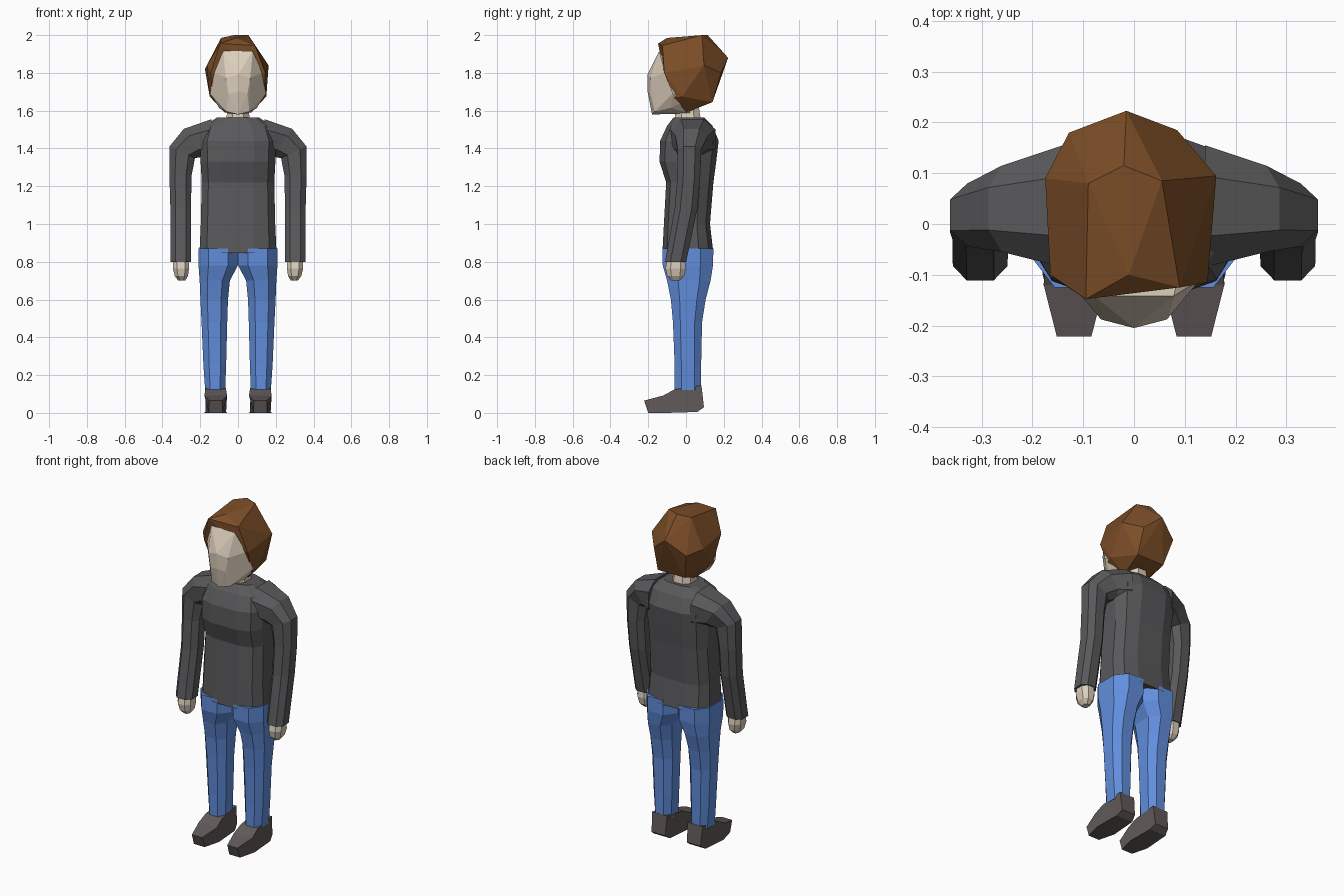
import bpy, bmesh
from math import sin, cos, pi, radians, copysign


def material(name, rgb):
    m = bpy.data.materials.new(name)
    m.diffuse_color = (*rgb, 1)
    return m


KNIT = material("dark_knit", (0.10, 0.10, 0.105))
DENIM = material("denim", (0.12, 0.27, 0.72))
SKIN = material("skin_tone", (0.72, 0.62, 0.50))
BROWN = material("brown_hair", (0.20, 0.075, 0.02))
LEATHER = material("leather", (0.12, 0.10, 0.10))


def finish(name, bm, mat, mirror=False):
    bmesh.ops.recalc_face_normals(bm, faces=bm.faces)
    me = bpy.data.meshes.new(name)
    bm.to_mesh(me)
    bm.free()
    me.materials.append(mat)
    ob = bpy.data.objects.new(name, me)
    bpy.context.collection.objects.link(ob)
    if mirror:
        ob.modifiers.new("mirror", "MIRROR").use_mirror_merge = False
    return ob


def loft(name, rings, sides, mat, mirror=False, power=0.8):
    """Skin rings of (x, y, z, x radius, y radius, tilt about y in degrees)."""
    bm = bmesh.new()
    loops = []
    for x, y, z, rx, ry, tilt in rings:
        loop, t = [], radians(tilt)
        for i in range(sides):
            a = 2 * pi * (i + 0.5) / sides
            u = copysign(abs(cos(a)) ** power, cos(a)) / cos(pi / sides) ** power
            v = copysign(abs(sin(a)) ** power, sin(a))
            if sides % 4 == 0:
                v /= cos(pi / sides) ** power
            loop.append(bm.verts.new((x + rx * u * cos(t), y + ry * v, z + rx * u * sin(t))))
        loops.append(loop)
    for a, b in zip(loops, loops[1:]):
        for i in range(sides):
            j = (i + 1) % sides
            bm.faces.new((a[i], a[j], b[j], b[i]))
    bm.faces.new(loops[0])
    bm.faces.new(loops[-1])
    return finish(name, bm, mat, mirror)


def hull(name, points, mat):
    bm = bmesh.new()
    for p in points:
        bm.verts.new(p)
    bmesh.ops.convex_hull(bm, input=bm.verts)
    return finish(name, bm, mat)


def both(points):
    return [(s * x, y, z) for x, y, z in points for s in (1, -1)]


# Sweater body, with a hem that dips in the middle
torso = loft("sweater_body", [
    (0, 0.01, 0.83, 0.203, 0.135, 0), (0, 0.005, 1.0, 0.197, 0.122, 0),
    (0, 0.02, 1.22, 0.192, 0.125, 0), (0, 0.01, 1.33, 0.198, 0.15, 0),
    (0, 0.018, 1.44, 0.20, 0.155, 0), (0, 0.02, 1.52, 0.175, 0.12, 0),
    (0, 0.015, 1.565, 0.11, 0.08, 0)], 12, KNIT, power=0.65)
for v in torso.data.vertices:
    if v.co.z < 0.9:
        v.co.z += 0.18 * abs(v.co.x)

# Sleeves sweep from the chest over the shoulder and down
loft("sleeve", [
    (0.14, 0.035, 1.45, 0.105, 0.12, 90), (0.235, 0.03, 1.43, 0.09, 0.085, 55),
    (0.295, 0.018, 1.38, 0.074, 0.062, 25), (0.305, 0.015, 1.25, 0.058, 0.06, 0),
    (0.303, 0.0, 1.08, 0.055, 0.06, 0), (0.303, -0.055, 0.80, 0.054, 0.056, 0)],
    8, KNIT, True)

# Hands
loft("hand", [
    (0.303, -0.053, 0.83, 0.04, 0.045, 0), (0.302, -0.055, 0.765, 0.043, 0.054, 0),
    (0.30, -0.055, 0.725, 0.035, 0.045, 0), (0.298, -0.055, 0.70, 0.018, 0.022, 0)],
    8, SKIN, True)

# Jeans: two legs meeting at the hips
loft("jeans_leg", [
    (0.105, 0.01, 0.87, 0.104, 0.135, 0), (0.105, 0.01, 0.78, 0.104, 0.133, 0),
    (0.123, 0.015, 0.70, 0.08, 0.115, 0), (0.126, 0.012, 0.60, 0.073, 0.092, 0),
    (0.125, 0.008, 0.48, 0.068, 0.077, 0), (0.123, 0.01, 0.25, 0.060, 0.07, 0),
    (0.121, 0.01, 0.12, 0.053, 0.07, 0)], 8, DENIM, True)

# Shoes: a side profile widened per point (y, z, half width)
bm = bmesh.new()
profile = [(-0.222, 0.065, 0.034), (-0.20, 0.0, 0.036), (-0.10, 0.0, 0.062),
           (0.06, 0.005, 0.055), (0.095, 0.03, 0.045), (0.082, 0.145, 0.05),
           (-0.06, 0.125, 0.055), (-0.12, 0.092, 0.06)]
left, right = ([bm.verts.new((0.118 + s * w, y, z)) for y, z, w in profile] for s in (-1, 1))
for i in range(len(profile)):
    j = (i + 1) % len(profile)
    bm.faces.new((left[i], left[j], right[j], right[i]))
bm.faces.new(left)
bm.faces.new(right)
finish("shoe", bm, LEATHER, True)

# Neck
loft("neck", [(0, 0.01, 1.54, 0.065, 0.07, 0), (0, 0.005, 1.64, 0.05, 0.06, 0)], 8, SKIN)

# Faceted face
hull("face", both([
    (0.078, -0.142, 1.915), (0.13, -0.11, 1.80), (0.065, -0.188, 1.775),
    (0.148, -0.07, 1.69), (0.05, -0.19, 1.69), (0.06, -0.165, 1.595),
    (0.10, -0.08, 1.615), (0.055, 0.02, 1.585), (0.12, 0.02, 1.66)])
    + [(0, -0.205, 1.79), (0, -0.203, 1.70), (0, -0.18, 1.58)], SKIN)

# Faceted hair cap, slightly uneven from side to side
hull("hair", both([
    (0.135, -0.065, 1.67), (0.07, 0.0, 1.59), (0.15, -0.02, 1.675),
    (0.09, 0.14, 1.645), (0.145, -0.115, 1.80)]) + [
    (-0.175, 0.09, 1.82), (0.162, 0.095, 1.84), (-0.128, 0.18, 1.80),
    (0.085, 0.185, 1.80), (-0.015, 0.223, 1.88), (-0.02, 0.115, 2.0),
    (0.055, 0.085, 2.0), (-0.09, 0.08, 1.985), (0.09, -0.125, 1.945),
    (-0.095, -0.148, 1.955), (-0.01, -0.10, 1.985), (-0.165, -0.10, 1.84)], BROWN)
